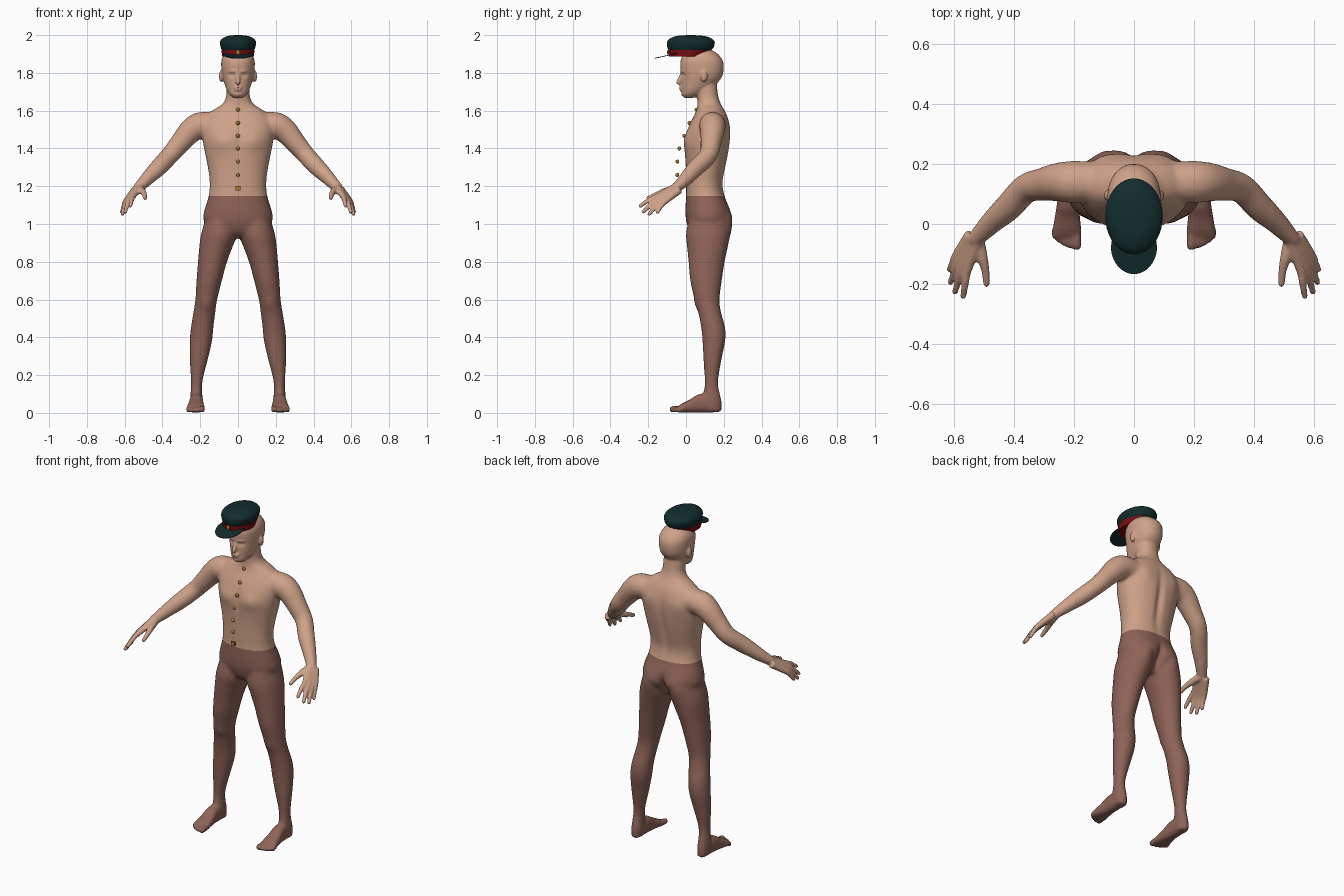
import bpy, bmesh, math
from mathutils import Vector, Matrix

if "Cube" in bpy.data.objects:
    bpy.data.objects.remove(bpy.data.objects["Cube"])


def material(name, rgb):
    m = bpy.data.materials.new(name)
    m.diffuse_color = (*rgb, 1)
    m.use_nodes = True
    m.node_tree.nodes["Principled BSDF"].inputs["Base Color"].default_value = m.diffuse_color
    return m


SKIN = material("skin", (0.62, 0.36, 0.25))
BROWN = material("brown_legs", (0.27, 0.125, 0.095))
GREEN = material("dark_green_cloth", (0.006, 0.026, 0.026))
RED = material("red_band", (0.20, 0.004, 0.006))
GOLD = material("gold", (0.36, 0.20, 0.03))


def finish(bm, name, mats, angle=40):
    bmesh.ops.recalc_face_normals(bm, faces=bm.faces[:])
    me = bpy.data.meshes.new(name)
    bm.to_mesh(me)
    bm.free()
    ob = bpy.data.objects.new(name, me)
    bpy.context.collection.objects.link(ob)
    for m in mats:
        me.materials.append(m)
    bpy.ops.object.select_all(action='DESELECT')
    ob.select_set(True)
    bpy.context.view_layer.objects.active = ob
    bpy.ops.object.shade_smooth_by_angle(angle=math.radians(angle))
    return ob


def spline(keys, sub=4):
    """Catmull-Rom interpolation of parameter tuples."""
    out = []
    for i in range(len(keys) - 1):
        p0, p1 = keys[max(i - 1, 0)], keys[i]
        p2, p3 = keys[i + 1], keys[min(i + 2, len(keys) - 1)]
        for k in range(sub):
            t = k / sub
            out.append([0.5 * (2 * b + (c - a) * t + (2 * a - 5 * b + 4 * c - d) * t * t
                               + (3 * b - a - 3 * c + d) * t ** 3)
                        for a, b, c, d in zip(p0, p1, p2, p3)])
    return out + [list(keys[-1])]


def skin_rings(bm, rings):
    loops = [[bm.verts.new(p) for p in r] for r in rings]
    n = len(loops[0])
    for a, b in zip(loops, loops[1:]):
        for i in range(n):
            bm.faces.new((a[i], a[(i + 1) % n], b[(i + 1) % n], b[i]))
    bm.faces.new(loops[0])
    bm.faces.new(loops[-1])


def oval(u0, u1, v0, v1, power=1.0, n=32):
    pts = []
    for i in range(n):
        a = 2 * math.pi * i / n
        c, s = math.cos(a), math.sin(a)
        pts.append(((u0 + u1) / 2 + (u1 - u0) / 2 * math.copysign(abs(c) ** power, c),
                    (v0 + v1) / 2 + (v1 - v0) / 2 * math.copysign(abs(s) ** power, s)))
    return pts


def column(bm, keys, s=1, power=1.0, n=32, sub=4):
    """Stack of level ovals: (z, x0, x1, y_front, y_back)."""
    skin_rings(bm, [[(s * u, v, k[0]) for u, v in oval(*k[1:], power, n)]
                    for k in spline(keys, sub)])


def limb(bm, keys, s=1, n=16):
    """Round tube through (x, y, z, radius) with a rounded tip."""
    ks = spline(keys)
    last = Vector(ks[-1][:3])
    d = (last - Vector(ks[-2][:3])).normalized()
    r = ks[-1][3]
    ks += [[*(last + d * r * f), r * g] for f, g in ((0.5, 0.86), (0.85, 0.5))]
    rings = []
    for i, k in enumerate(ks):
        t = Vector(ks[min(i + 1, len(ks) - 1)][:3]) - Vector(ks[max(i - 1, 0)][:3])
        q = t.to_track_quat('Z', 'Y')
        rings.append([Vector(k[:3]) + q @ Vector((u, v, 0))
                      for u, v in oval(-k[3], k[3], -k[3], k[3], 1, n)])
    skin_rings(bm, [[(s * p.x, p.y, p.z) for p in r] for r in rings])


def blob(bm, c, size):
    bmesh.ops.create_uvsphere(bm, u_segments=20, v_segments=12, radius=1,
                              matrix=Matrix.Translation(c) @ Matrix.Diagonal((*size, 1)))


def mid(keys):
    return [(z, -w, w, f, b) for z, w, f, b in keys]


# Body: overlapping torso, head, limbs
body = bmesh.new()
column(body, mid([(.925, .05, .06, .17), (.96, .13, .02, .20), (1.02, .183, .0, .232),
                  (1.08, .176, -.003, .23), (1.15, .155, .0, .205), (1.22, .15, .0, .195),
                  (1.3, .16, -.002, .21), (1.38, .176, -.007, .226), (1.45, .188, -.005, .234),
                  (1.52, .19, .015, .232), (1.575, .165, .043, .218), (1.605, .13, .056, .203),
                  (1.635, .083, .06, .185), (1.67, .064, .058, .172), (1.72, .061, .05, .165),
                  (1.78, .055, .05, .16)]), power=.9)
column(body, mid([(1.668, .025, -.008, .04), (1.685, .045, -.022, .075), (1.71, .06, -.024, .115),
                  (1.74, .071, -.026, .158), (1.77, .08, -.026, .185), (1.8, .086, -.027, .197),
                  (1.84, .089, -.031, .2), (1.87, .087, -.027, .192), (1.9, .073, -.012, .168),
                  (1.925, .045, .015, .13)]), power=.93)
limb(body, [(0, -.022, 1.795, .009), (0, -.034, 1.765, .011), (0, -.041, 1.748, .012)])
blob(body, (0, -.027, 1.722), (.022, .010, .006))
blob(body, (0, -.026, 1.710), (.019, .010, .006))

LEG = [(1.05, .01, .165, .02, .215), (.95, .004, .195, .0, .23), (.88, .028, .205, .005, .222),
       (.8, .058, .212, .013, .205), (.7, .085, .22, .022, .19), (.6, .11, .226, .045, .178),
       (.53, .12, .237, .065, .187), (.45, .13, .25, .08, .208), (.38, .137, .256, .087, .208),
       (.28, .16, .256, .092, .188), (.18, .185, .25, .098, .172), (.12, .19, .25, .095, .175),
       (.06, .187, .254, .085, .188), (.012, .19, .25, .1, .187)]
FOOT = [(.175, .195, .245, .004, .05), (.11, .186, .254, .002, .10), (.06, .184, .258, .002, .095),
        (.02, .18, .265, .002, .07), (-.02, .176, .271, .002, .05), (-.045, .178, .272, .003, .034)]
TOES = [(.192, -.072, .017), (.214, -.070, .0125), (.232, -.062, .0125),
        (.249, -.052, .012), (.263, -.04, .0115)]
ARM = [(.12, .14, 1.525, .066), (.2, .14, 1.522, .071), (.25, .14, 1.493, .066),
       (.305, .132, 1.43, .056), (.36, .118, 1.365, .050), (.42, .055, 1.30, .047),
       (.48, .0, 1.24, .037), (.528, -.05, 1.192, .027)]
FINGERS = [((.555, -.15, 1.148), (.57, -.242, 1.095)), ((.572, -.142, 1.136), (.597, -.226, 1.065)),
           ((.585, -.127, 1.126), (.612, -.195, 1.052)), ((.593, -.106, 1.122), (.615, -.152, 1.062))]
for s in (1, -1):
    column(body, LEG, s)
    skin_rings(body, [[(s * u, k[0], v) for u, v in oval(*k[1:], .8)] for k in spline(FOOT)])
    for x, y, r in TOES:
        limb(body, [(x, -.02, .022, r), (x, y + .02, .02, r), (x, y, r + .002, r)], s)
    limb(body, ARM, s)
    for i, (base, tip) in enumerate(FINGERS):
        root = (.52 + .008 * i, -.055 + .006 * i, 1.195 - .005 * i)
        bend = [(a + b) / 2 for a, b in zip(base, tip)]
        limb(body, [(*root, .022), (*base, .0155), (bend[0], bend[1], bend[2] + .006, .0125),
                    (*tip, .0105)], s)
    limb(body, [(.52, -.055, 1.185, .022), (.505, -.115, 1.172, .018),
                (.495, -.16, 1.155, .0135), (.492, -.2, 1.137, .0115)], s)
    blob(body, (s * .09, .095, 1.782), (.011, .018, .031))
man = finish(body, "body", [SKIN, BROWN])

# Fuse the body parts into one skin
rm = man.modifiers.new("fuse", 'REMESH')
rm.mode = 'VOXEL'
rm.voxel_size = .006
bpy.ops.object.modifier_apply(modifier=rm.name)

# Sculpt muscles and face: (|x|, y, z, width, height, push in y)
PUSH = [(.033, -.02, 1.788, .016, .010, .011), (.033, -.01, 1.787, .009, .006, -.005),
        (.030, -.02, 1.808, .022, .007, -.005), (0, -.03, 1.716, .022, .003, .004),
        (0, -.02, 1.684, .018, .010, -.004), (.085, .0, 1.44, .06, .05, -.012),
        (0, .0, 1.42, .015, .08, .006), (.1, .22, 1.5, .05, .06, .008),
        (0, .23, 1.35, .022, .15, -.014), (.085, .23, 1.01, .06, .06, .022),
        (0, .23, .99, .018, .06, -.03), (.16, .05, .575, .04, .035, -.006)]
bm = bmesh.new()
bm.from_mesh(man.data)
trunk = [v for v in bm.verts if .12 < v.co.z < 1.64 and abs(v.co.x) < .46]
for _ in range(14):
    bmesh.ops.smooth_vert(bm, verts=trunk, factor=.5, use_axis_x=True, use_axis_y=True, use_axis_z=True)
for _ in range(2):
    bmesh.ops.smooth_vert(bm, verts=bm.verts[:], factor=.5, use_axis_x=True, use_axis_y=True, use_axis_z=True)
for v in bm.verts:
    x, y, z = abs(v.co.x), v.co.y, v.co.z
    if x < .27:
        v.co.y += sum(d * math.exp(-((x - px) / w) ** 2 - ((z - pz) / h) ** 2 - ((y - py) / .08) ** 2)
                      for px, py, pz, w, h, d in PUSH)
# Cut at the waist and colour the lower half
bmesh.ops.bisect_plane(bm, geom=bm.verts[:] + bm.edges[:] + bm.faces[:],
                       plane_co=(0, 0, 1.147), plane_no=(0, 0, 1))
for f in bm.faces:
    c = f.calc_center_median()
    f.material_index = 1 if c.z < 1.147 and abs(c.x) < .4 else 0
    f.smooth = True
bm.to_mesh(man.data)
bm.free()

# Cap: puffed crown, band, sloping visor, badge
bm = bmesh.new()
column(bm, mid([(1.917, .082, -.088, .125), (1.93, .090, -.097, .143), (1.95, .095, -.101, .151),
                (1.968, .094, -.099, .150), (1.985, .078, -.08, .13), (1.996, .05, -.045, .092),
                (2.0, .015, .01, .04)]), n=40)
finish(bm, "cap_crown", [GREEN], 60)
bm = bmesh.new()
column(bm, mid([(1.887, .083, -.09, .108), (1.905, .086, -.092, .122), (1.922, .088, -.094, .135)]),
       n=40)
finish(bm, "cap_band", [RED])
bm = bmesh.new()
edge = [(.077 * math.cos(a), -.075 + .092 * math.sin(a)) for a in
        (math.pi + math.pi * i / 24 for i in range(25))] + [(.07, -.03), (-.07, -.03)]
skin_rings(bm, [[(x, y, 1.877 + .22 * (y + .167) + dz) for x, y in edge] for dz in (-.002, .002)])
finish(bm, "cap_visor", [GREEN])
bm = bmesh.new()
blob(bm, (0, -.094, 1.909), (.011, .006, .013))
finish(bm, "cap_badge", [GOLD])

# Row of floating coat buttons and the belt buckle
bm = bmesh.new()
for z, y in ((1.605, .055), (1.535, .018), (1.467, -.01), (1.4, -.035), (1.33, -.046), (1.26, -.046)):
    blob(bm, (0, y, z), (.0105, .0095, .0105))
finish(bm, "buttons", [GOLD])
bm = bmesh.new()
bmesh.ops.create_cube(bm, size=1, matrix=Matrix.Translation((0, -.045, 1.19))
                      @ Matrix.Diagonal((.026, .01, .024, 1)))
finish(bm, "belt_buckle", [GOLD])
